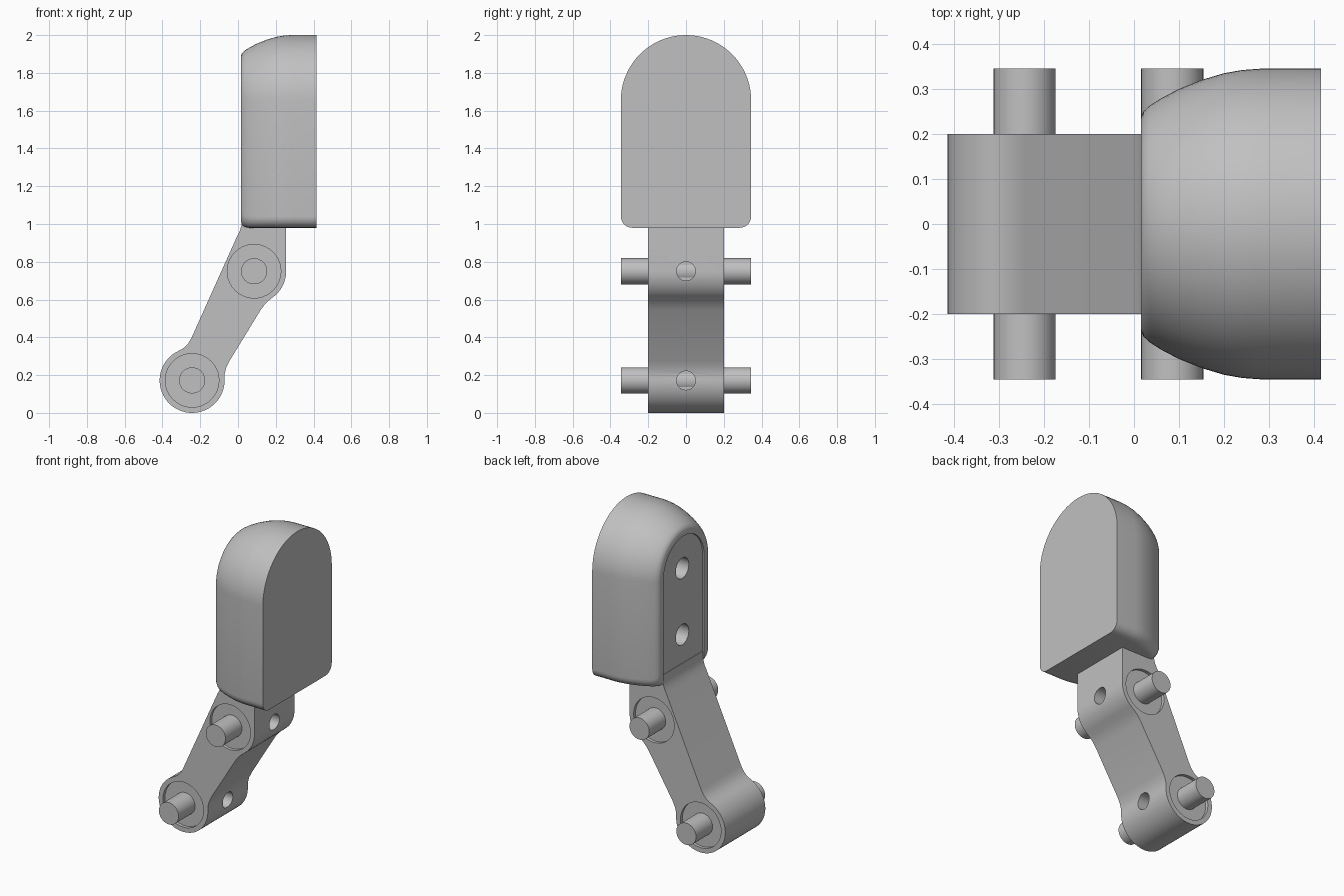
import bpy, bmesh, math
from mathutils import Matrix

default = bpy.data.objects.get("Cube")
if default:
    bpy.data.objects.remove(default, do_unlink=True)

grey = bpy.data.materials.new("plain grey")
grey.use_nodes = True
grey.diffuse_color = (0.53, 0.53, 0.53, 1)
grey.node_tree.nodes["Principled BSDF"].inputs["Base Color"].default_value = (0.53, 0.53, 0.53, 1)


def make_object(name, bm):
    bmesh.ops.recalc_face_normals(bm, faces=bm.faces[:])
    mesh = bpy.data.meshes.new(name)
    bm.to_mesh(mesh)
    bm.free()
    mesh.materials.append(grey)
    obj = bpy.data.objects.new(name, mesh)
    bpy.context.collection.objects.link(obj)
    return obj


def loft(name, rings):
    """Skin closed rings of points and cap both ends."""
    bm = bmesh.new()
    rows = [[bm.verts.new(p) for p in ring] for ring in rings]
    n = len(rows[0])
    for a, b in zip(rows, rows[1:]):
        for i in range(n):
            bm.faces.new((a[i], a[(i + 1) % n], b[(i + 1) % n], b[i]))
    bm.faces.new(rows[0])
    bm.faces.new(rows[-1])
    return make_object(name, bm)


def cylinder(name, axis, centre, radius, length):
    bm = bmesh.new()
    turn = Matrix.Rotation(math.pi / 2, 4, 'Y' if axis == 'X' else 'X')
    bmesh.ops.create_cone(bm, cap_ends=True, segments=40, radius1=radius, radius2=radius,
                          depth=length, matrix=Matrix.Translation(centre) @ turn)
    return make_object(name, bm)


def arc(cx, cz, r, start, end, steps):
    angles = [math.radians(start + (end - start) * i / steps) for i in range(steps + 1)]
    return [(cx + r * math.cos(a), cz + r * math.sin(a)) for a in angles]


def cut(target, cutter):
    cutter.hide_render = True
    mod = target.modifiers.new("cut", 'BOOLEAN')
    mod.operation = 'DIFFERENCE'
    mod.solver = 'EXACT'
    mod.object = cutter
    bpy.context.view_layer.objects.active = target
    bpy.ops.object.modifier_apply(modifier=mod.name)
    bpy.data.objects.remove(cutter, do_unlink=True)


def smooth(obj):
    bpy.ops.object.select_all(action='DESELECT')
    obj.select_set(True)
    bpy.context.view_layer.objects.active = obj
    bpy.ops.object.shade_smooth_by_angle(angle=math.radians(32))


UPPER = (0.085, 0.75)
LOWER = (-0.243, 0.172)
ARCH_Z, HALF, BASE = 1.655, 0.345, 0.98


# Arched pad: flat on +x, domed towards -x
def pad_ring(x, inset, lift):
    w, r, z = HALF - inset, 0.06, BASE + lift + 0.06
    pts = arc(0, ARCH_Z, w, 0, 180, 40)
    pts += arc(-w + r, z, r, 180, 270, 6)
    pts += arc(w - r, z, r, 270, 360, 6)
    return [(x, y, z) for y, z in pts]


pad_steps = [(0.415, 0, 0), (0.28, 0, 0), (0.24, 0.003, 0), (0.2, 0.01, 0), (0.15, 0.025, 0),
             (0.1, 0.045, 0), (0.06, 0.066, 0), (0.035, 0.082, 0.005),
             (0.021, 0.095, 0.014), (0.015, 0.11, 0.03)]
pad = loft("pad", [pad_ring(*s) for s in pad_steps])

# Shallow arched recess and two screw holes in the pad's -x face
slot = arc(0, ARCH_Z, 0.203, 0, 180, 32) + [(-0.203, 0.9), (0.203, 0.9)]
cut(pad, loft("slot_cutter", [[(x, y, z) for y, z in slot] for x in (-0.1, 0.026)]))
for z in (1.23, 1.65):
    cut(pad, cylinder("screw_cutter", 'X', (0.02, 0, z), 0.065, 0.2))

# Bent arm: side profile extruded across y
profile = [(0.255, 1.05)]
profile += arc(*UPPER, 0.17, 0, -50, 10)
profile += [(0.165, 0.597), (0.14, 0.572), (0.12, 0.545),
            (-0.045, 0.275), (-0.062, 0.24), (-0.07, 0.21)]
profile += arc(*LOWER, 0.172, 5, -245, 40)
profile += [(-0.285, 0.345), (-0.262, 0.37), (-0.245, 0.40),
            (-0.005, 0.935), (0.01, 0.965), (0.02, 1.0), (0.022, 1.05)]
arm = loft("arm", [[(x, y, z) for x, z in profile] for y in (-0.2, 0.2)])

# Counterbores, set screw holes and pins at both joints
for label, (x, z) in (("upper", UPPER), ("lower", LOWER)):
    for side in (-1, 1):
        cut(arm, cylinder("bore_cutter", 'Y', (x, side * 0.23, z), 0.142, 0.1))
    cut(arm, cylinder("set_screw_cutter", 'X', (x + 0.16, 0, z), 0.05, 0.2))
    smooth(cylinder(label + "_pin", 'Y', (x, 0, z), 0.069, 0.69))

smooth(pad)
smooth(arm)
